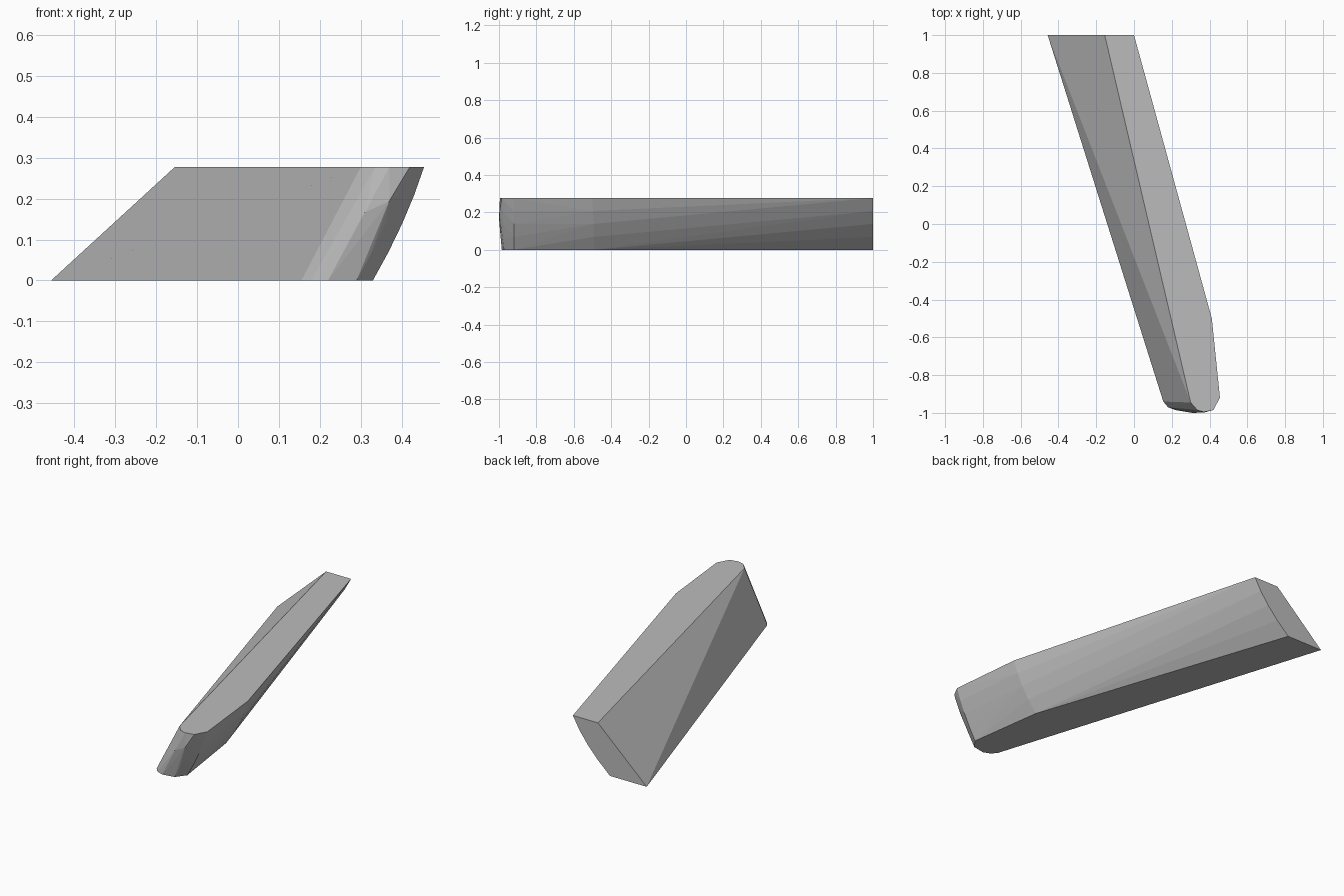
import bpy
import bmesh

cube = bpy.data.objects.get("Cube")
if cube:
    bpy.data.objects.remove(cube)

HEIGHT = 0.277
LEVELS = (0.25, 0.5, 0.75)

# Matching (bottom, top) outline points, with the outward bulge of the wall between them
OUTLINE = [
    ((-0.457, 1.0), (-0.155, 1.0), 0.0),
    ((-0.23, 1.0), (0.0, 1.0), 0.024),
    ((0.27, -0.49), (0.412, -0.5), 0.018),
    ((0.33, -0.92), (0.455, -0.92), 0.009),
    ((0.29, -0.973), (0.42, -0.985), 0.006),
    ((0.22, -0.985), (0.37, -0.995), 0.0),
    ((0.18, -0.97), (0.335, -0.985), 0.0),
    ((0.155, -0.94), (0.30, -0.945), 0.0),
]


def wall_point(bottom, top, bulge, t):
    x = bottom[0] + (top[0] - bottom[0]) * t + bulge * 4 * t * (1 - t)
    y = bottom[1] + (top[1] - bottom[1]) * t
    return (x, y, HEIGHT * t)


# Convex leaning beam, wrapped around its outline and curved right wall
bm = bmesh.new()
for bottom, top, bulge in OUTLINE:
    for t in (0, 1):
        bm.verts.new(wall_point(bottom, top, bulge, t))
    if bulge:
        for t in LEVELS:
            bm.verts.new(wall_point(bottom, top, bulge, t))
# Slight swell across the rounded nose
bm.verts.new((0.31, -1.0, HEIGHT * 0.6))
bm.verts.new((0.37, -0.998, HEIGHT * 0.7))

hull = bmesh.ops.convex_hull(bm, input=bm.verts[:])
loose = [v for v in bm.verts if not v.link_faces]
bmesh.ops.delete(bm, geom=loose, context='VERTS')
bmesh.ops.dissolve_limit(bm, angle_limit=0.01, verts=bm.verts[:], edges=bm.edges[:])
bmesh.ops.recalc_face_normals(bm, faces=bm.faces[:])

mesh = bpy.data.meshes.new("leaning_beam")
bm.to_mesh(mesh)
bm.free()
beam = bpy.data.objects.new("leaning_beam", mesh)
bpy.context.collection.objects.link(beam)

# Plain grey material
grey = bpy.data.materials.new("plain_grey")
grey.use_nodes = True
color = (0.5, 0.5, 0.5, 1.0)
grey.diffuse_color = color
grey.node_tree.nodes["Principled BSDF"].inputs["Base Color"].default_value = color
mesh.materials.append(grey)
